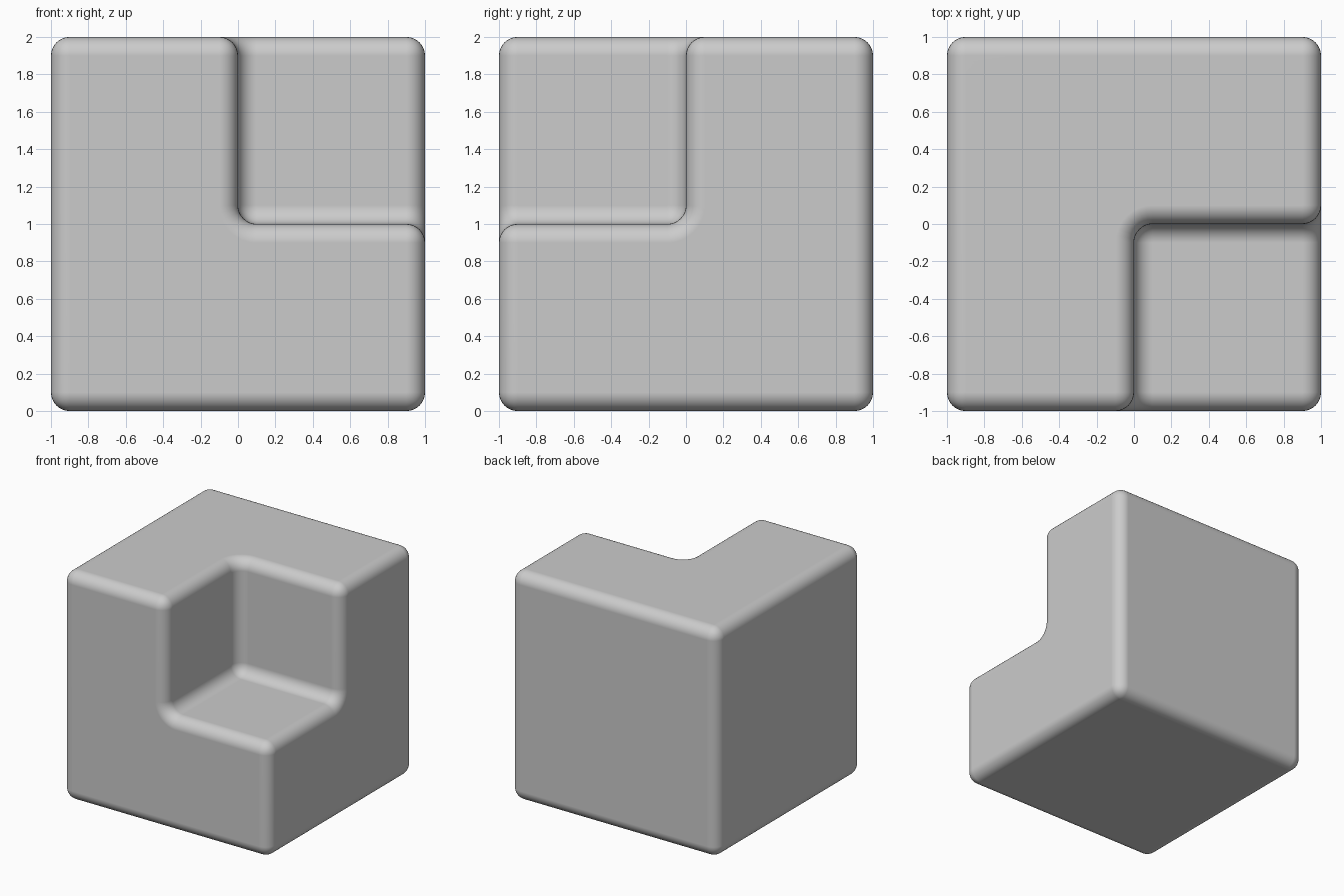
import bpy, bmesh
from mathutils import Vector

if "Cube" in bpy.data.objects:
    bpy.data.objects.remove(bpy.data.objects["Cube"])

RADIUS, STEPS = 0.1, 8
bm = bmesh.new()

# Cube from a 2x2x2 grid of cells with the front right top cell left out
cells = {(x, y, z) for x in (0, 1) for y in (0, 1) for z in (0, 1)} - {(1, 0, 1)}
for c in cells:
    for axis in range(3):
        for side in (0, 1):
            n = list(c)
            n[axis] += 2 * side - 1
            if tuple(n) in cells:
                continue
            u, v = (axis + 1) % 3, (axis + 2) % 3
            corners = []
            for a, b in ((0, 0), (1, 0), (1, 1), (0, 1)):
                p = Vector(c)
                p[axis] += side
                p[u] += a
                p[v] += b
                corners.append(bm.verts.new(p - Vector((1, 1, 0))))
            bm.faces.new(corners if side else corners[::-1])
bmesh.ops.remove_doubles(bm, verts=bm.verts[:], dist=1e-4)
bmesh.ops.recalc_face_normals(bm, faces=bm.faces[:])
bmesh.ops.dissolve_limit(bm, angle_limit=0.01, verts=bm.verts[:], edges=bm.edges[:])


def round_edges(edges):
    bmesh.ops.bevel(bm, geom=edges, offset=RADIUS, offset_type='OFFSET',
                    segments=STEPS, profile=0.5, affect='EDGES', clamp_overlap=False)


# Inner notch fillets first, then every outer edge rolls around them
round_edges([e for e in bm.edges if e.calc_face_angle_signed() < -0.5])
bm.normal_update()
round_edges([e for e in bm.edges if e.calc_face_angle_signed() > 0.8])

# Finished block
mesh = bpy.data.meshes.new("notched_block")
bm.to_mesh(mesh)
bm.free()
block = bpy.data.objects.new("notched_block", mesh)
bpy.context.collection.objects.link(block)
for p in mesh.polygons:
    p.use_smooth = True
mod = block.modifiers.new("face_normals", 'WEIGHTED_NORMAL')
mod.keep_sharp = True
